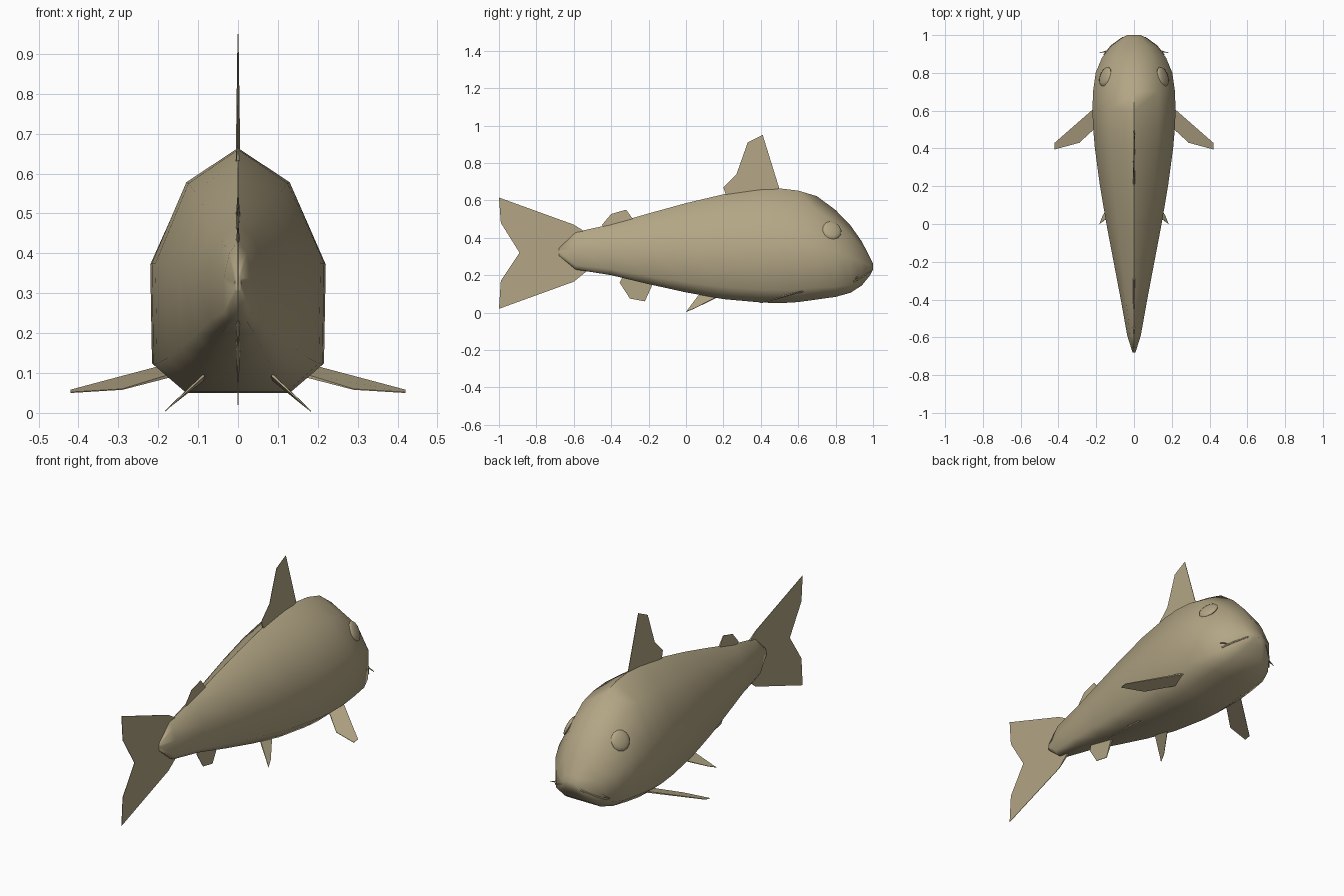
import bpy, bmesh, math
from mathutils import Vector

cube = bpy.data.objects.get("Cube")
if cube:
    bpy.data.objects.remove(cube, do_unlink=True)

skin = bpy.data.materials.new("olive_tan_skin")
skin.use_nodes = True
COLOUR = (0.45, 0.38, 0.235, 1)
skin.diffuse_color = COLOUR
skin.node_tree.nodes["Principled BSDF"].inputs["Base Color"].default_value = COLOUR


def finish(name, bm, smooth=None):
    """Turn a bmesh into a named object, optionally smooth shaded."""
    bmesh.ops.recalc_face_normals(bm, faces=bm.faces[:])
    mesh = bpy.data.meshes.new(name)
    bm.to_mesh(mesh)
    bm.free()
    mesh.materials.append(skin)
    ob = bpy.data.objects.new(name, mesh)
    bpy.context.collection.objects.link(ob)
    if smooth:
        bpy.ops.object.select_all(action="DESELECT")
        ob.select_set(True)
        bpy.context.view_layer.objects.active = ob
        bpy.ops.object.shade_smooth_by_angle(angle=math.radians(smooth))
    return ob


# Body: one cross-section lofted along y
half = [(0, 1), (.6, .86), (1, .53), (.98, .115), (.6, 0), (0, 0)]
section = half + [(-x, z) for x, z in half[-2:0:-1]]
# y, top, bottom, half width
stations = [
    (-.68, .345, .305, .008), (-.59, .43, .23, .036), (-.4, .472, .2, .07),
    (-.2, .53, .152, .108), (0, .585, .108, .146), (.2, .632, .072, .18),
    (.4, .66, .054, .207), (.5, .664, .05, .216), (.6, .652, .056, .22),
    (.7, .622, .07, .217), (.8, .548, .084, .203), (.88, .465, .106, .17),
    (.94, .38, .145, .125), (.985, .292, .2, .065), (1, .262, .23, .035)]
bm = bmesh.new()
rings = [[bm.verts.new((w * x, y, low + (top - low) * z)) for x, z in section]
         for y, top, low, w in stations]
n = len(section)
for a, b in zip(rings, rings[1:]):
    for i in range(n):
        j = (i + 1) % n
        bm.faces.new((a[i], a[j], b[j], b[i]))
bm.faces.new(rings[0])
bm.faces.new(rings[-1])
finish("body", bm, 60)


def fin(name, points, normal, root=.006, tip=.0012):
    """Thin fin: thick along its root (first and last points), thin at the rim."""
    bm = bmesh.new()
    normal = Vector(normal).normalized()
    sides = []
    for s in (1, -1):
        sides.append([bm.verts.new(Vector(p) + normal * s *
                      (root if k in (0, len(points) - 1) else tip))
                      for k, p in enumerate(points)])
    a, b = sides
    bm.faces.new(a)
    bm.faces.new(b[::-1])
    for i in range(len(a)):
        j = (i + 1) % len(a)
        bm.faces.new((a[i], b[i], b[j], a[j]))
    finish(name, bm)


# Fins on the centre line, outlined in (y, z)
middle_fins = {
    "dorsal_fin": [(.22, .61), (.2, .67), (.27, .74), (.33, .91), (.41, .95),
                   (.5, .66), (.48, .63)],
    "rear_dorsal_fin": [(-.42, .44), (-.45, .468), (-.4, .527), (-.32, .55),
                        (-.27, .48)],
    "anal_fin": [(-.33, .21), (-.355, .16), (-.3, .075), (-.22, .06),
                 (-.17, .17)],
    "tail_fin": [(-.52, .42), (-.6, .47), (-1, .615), (-.99, .48), (-.89, .32),
                 (-.99, .17), (-1, .02), (-.6, .165), (-.52, .23)]}
for name, outline in middle_fins.items():
    fin(name, [(0, y, z) for y, z in outline], (1, 0, 0))

for side, s in (("left", 1), ("right", -1)):
    # Paired fins
    fin(side + "_pectoral_fin",
        [(s * x, y, z) for x, y, z in
         ((.18, .64, .118), (.42, .43, .057), (.42, .395, .051),
          (.29, .43, .059), (.17, .54, .093))],
        (s * .2, -.15, 1), .004)
    fin(side + "_pelvic_fin",
        [(s * x, y, z) for x, y, z in
         ((.085, .17, .085), (.165, .045, .022), (.183, 0, .004),
          (.17, .01, .016), (.085, .07, .095))],
        (s * .6, .1, .8), .003)

    # Eye: shallow dome lying on the side of the head
    bm = bmesh.new()
    bmesh.ops.create_uvsphere(bm, u_segments=12, v_segments=8, radius=.054)
    bmesh.ops.scale(bm, vec=(1, 1, .3), verts=bm.verts)
    eye = finish(side + "_eye", bm, 60)
    eye.location = (s * .152, .78, .44)
    eye.rotation_euler = Vector((s * .82, .3, .46)).to_track_quat("Z", "Y").to_euler()

    # Barbel: slim spike at the corner of the mouth
    bm = bmesh.new()
    bmesh.ops.create_cone(bm, segments=6, radius1=.007, radius2=.001,
                          depth=.06, cap_ends=True)
    barbel = finish(side + "_barbel", bm, 40)
    barbel.location = (s * .155, .912, .185)
    barbel.rotation_euler = Vector((s, -.2, -.25)).to_track_quat("Z", "Y").to_euler()

# Mouth: a fine lip following the front of the snout
curve = bpy.data.curves.new("lip", "CURVE")
curve.dimensions = "3D"
curve.bevel_depth = .004
curve.bevel_resolution = 1
right = [(-.158, .895, .165), (-.12, .943, .19), (-.062, .985, .222)]
path = right + [(0, 1 - .003, .238)] + [(-x, y, z) for x, y, z in right[::-1]]
spline = curve.splines.new("POLY")
spline.points.add(len(path) - 1)
for p, co in zip(spline.points, path):
    p.co = (*co, 1)
curve.materials.append(skin)
bpy.context.collection.objects.link(bpy.data.objects.new("lip", curve))
